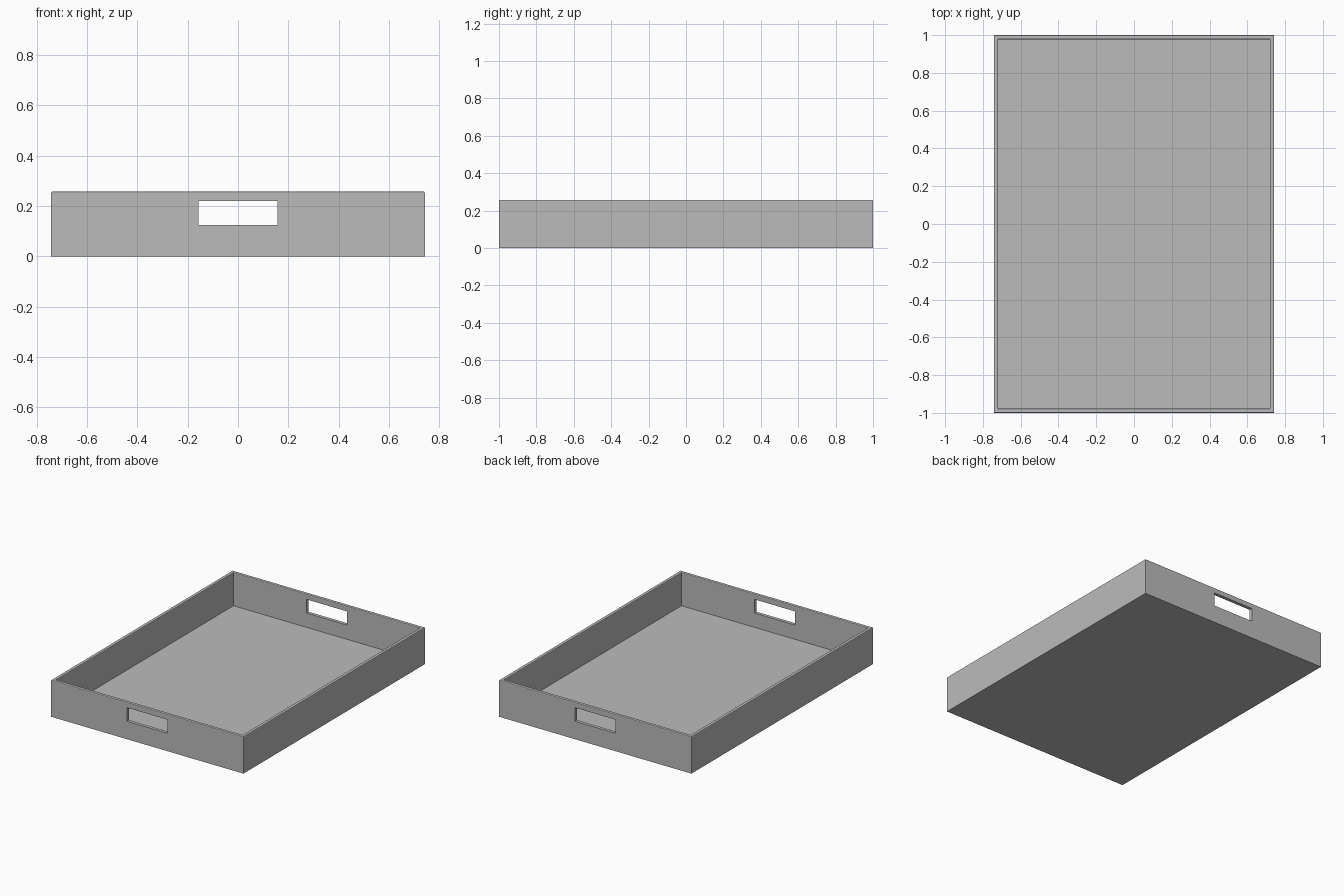
import bpy, bmesh
from mathutils import Vector

cube = bpy.data.objects.get("Cube")
if cube:
    bpy.data.objects.remove(cube, do_unlink=True)

HALF_X, HALF_Y, HEIGHT = 0.742, 1.0, 0.257
WALL, FLOOR, EDGE = 0.023, 0.025, 0.005

grey = bpy.data.materials.new("plain grey")
grey.use_nodes = True
colour = (0.5, 0.5, 0.5, 1)
grey.diffuse_color = colour
grey.node_tree.nodes["Principled BSDF"].inputs["Base Color"].default_value = colour


def box(name, low, high):
    """Axis-aligned box between two corners."""
    low, high = Vector(low), Vector(high)
    bm = bmesh.new()
    bmesh.ops.create_cube(bm, size=1)
    bmesh.ops.scale(bm, vec=high - low, verts=bm.verts)
    bmesh.ops.translate(bm, vec=(low + high) / 2, verts=bm.verts)
    mesh = bpy.data.meshes.new(name)
    bm.to_mesh(mesh)
    bm.free()
    mesh.materials.append(grey)
    obj = bpy.data.objects.new(name, mesh)
    bpy.context.collection.objects.link(obj)
    return obj


# Tray body: the top face is inset for the rim and pushed down to the floor
tray = box("tray", (-HALF_X, -HALF_Y, 0), (HALF_X, HALF_Y, HEIGHT))
bm = bmesh.new()
bm.from_mesh(tray.data)
top = max(bm.faces, key=lambda f: f.calc_center_median().z)
bmesh.ops.inset_region(bm, faces=[top], thickness=WALL, use_even_offset=True)
inner = bmesh.ops.extrude_discrete_faces(bm, faces=[top])["faces"][0]
rim_verts = [v for v in bm.verts if v.co.z > HEIGHT - 0.001 and v not in inner.verts]
bmesh.ops.translate(bm, vec=(0, 0, FLOOR - HEIGHT), verts=inner.verts)

# Softened outer and inner rim edges
rim = [e for e in bm.edges if all(v in rim_verts for v in e.verts)
       and any(abs(f.normal.z) < 0.5 for f in e.link_faces)]
bm.normal_update()
bmesh.ops.bevel(bm, geom=rim, offset=EDGE, segments=2, profile=0.5, affect='EDGES')
bmesh.ops.recalc_face_normals(bm, faces=bm.faces)
bm.to_mesh(tray.data)
bm.free()

# Handle openings through the front and back walls
for side, y in (("front", -HALF_Y), ("back", HALF_Y)):
    cutter = box(side + "_handle_cutter", (-0.157, y - 0.1, 0.125), (0.157, y + 0.1, 0.22))
    cutter.hide_render = True
    cutter.hide_set(True)
    cut = tray.modifiers.new(side + "_handle", 'BOOLEAN')
    cut.operation = 'DIFFERENCE'
    cut.solver = 'EXACT'
    cut.object = cutter
